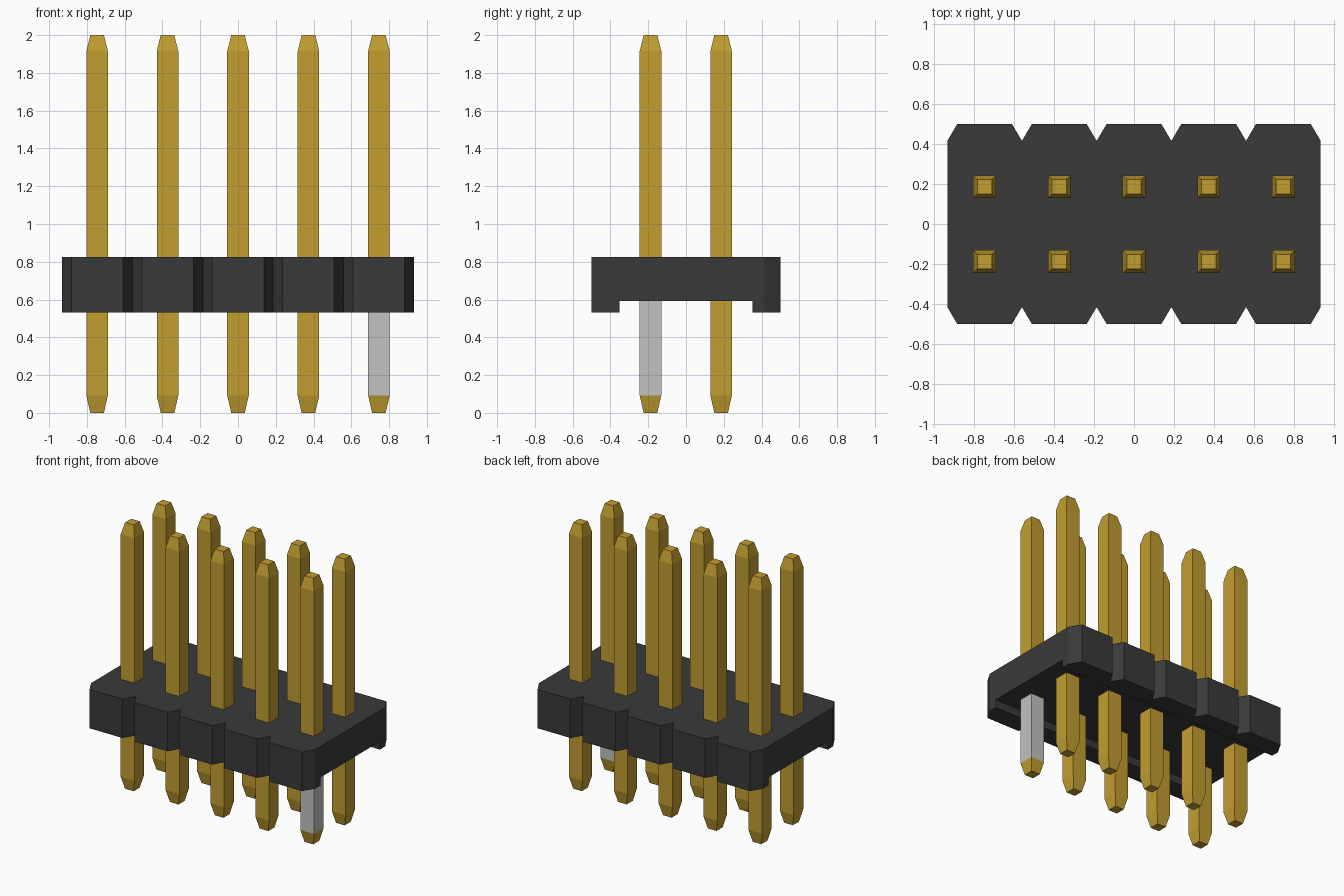
import bpy
import bmesh

cube = bpy.data.objects.get("Cube")
if cube:
    bpy.data.objects.remove(cube, do_unlink=True)


def material(name, rgb, metallic=0.0):
    mat = bpy.data.materials.new(name)
    mat.use_nodes = True
    mat.diffuse_color = (*rgb, 1)
    mat.node_tree.nodes["Principled BSDF"].inputs["Base Color"].default_value = (*rgb, 1)
    return mat


BLACK = material("black plastic", (0.042, 0.042, 0.042))
GOLD = material("gold plating", (0.54, 0.34, 0.03))
SILVER = material("bare silver", (0.55, 0.54, 0.53))

PITCH, COLUMNS = 0.373, 5
HALF_X, HALF_Y = 0.932, 0.5
BASE_Z, CHANNEL_Z, TOP_Z = 0.532, 0.592, 0.825


def finish(name, bm, *mats):
    bmesh.ops.recalc_face_normals(bm, faces=bm.faces)
    mesh = bpy.data.meshes.new(name)
    bm.to_mesh(mesh)
    bm.free()
    for mat in mats:
        mesh.materials.append(mat)
    obj = bpy.data.objects.new(name, mesh)
    bpy.context.collection.objects.link(obj)
    return obj


def column_x(i):
    return (i - (COLUMNS - 1) / 2) * PITCH


# Housing: one chamfered cell per column, joined at V notches
def build_housing():
    cut_x, cut_y = 0.05, 0.085
    front = [(-HALF_X, cut_y - HALF_Y)]
    for i in range(COLUMNS):
        x = column_x(i)
        front += [(x - PITCH / 2 + cut_x, -HALF_Y),
                  (x + PITCH / 2 - cut_x, -HALF_Y),
                  (x + PITCH / 2, cut_y - HALF_Y)]
    outline = front + [(x, -y) for x, y in reversed(front)]
    bm = bmesh.new()
    face = bm.faces.new([bm.verts.new((x, y, BASE_Z)) for x, y in outline])
    wall = bmesh.ops.extrude_face_region(bm, geom=[face], use_keep_orig=True)
    verts = [v for v in wall["geom"] if isinstance(v, bmesh.types.BMVert)]
    bmesh.ops.translate(bm, verts=verts, vec=(0, 0, TOP_Z - BASE_Z))
    housing = finish("housing", bm, BLACK)

    # Open channel along the underside
    bm = bmesh.new()
    bmesh.ops.create_cube(bm, size=1)
    bmesh.ops.scale(bm, verts=bm.verts, vec=(3, 0.706, 0.4))
    bmesh.ops.translate(bm, verts=bm.verts, vec=(0, 0, CHANNEL_Z - 0.2))
    cutter = finish("channel_cutter", bm, BLACK)
    cutter.hide_render = True
    mod = housing.modifiers.new("channel", "BOOLEAN")
    mod.operation, mod.solver, mod.object = "DIFFERENCE", "EXACT", cutter
    bpy.context.view_layer.objects.active = housing
    bpy.ops.object.modifier_apply(modifier=mod.name)
    bpy.data.objects.remove(cutter, do_unlink=True)


# Square pin with tapered ends, lofted from rings
def build_pin(name, x, y, silver_tail):
    wide, tip = 0.057, 0.036
    rings = [(0, tip), (0.092, wide), (CHANNEL_Z, wide), (1.915, wide), (2, tip)]
    bm = bmesh.new()
    loops = [[bm.verts.new((x + sx * r, y + sy * r, z))
              for sx, sy in ((-1, -1), (1, -1), (1, 1), (-1, 1))] for z, r in rings]
    for low, high in zip(loops, loops[1:]):
        for i in range(4):
            j = (i + 1) % 4
            bm.faces.new((low[i], low[j], high[j], high[i]))
    bm.faces.new(loops[0])
    bm.faces.new(loops[-1])
    if silver_tail:
        for f in bm.faces:
            f.material_index = int(0.1 < f.calc_center_median().z < CHANNEL_Z)
    finish(name, bm, GOLD, SILVER)


build_housing()
for row, y in (("front", -0.188), ("back", 0.186)):
    for i in range(COLUMNS):
        build_pin(f"{row}_pin_{i + 1}", column_x(i), y,
                  row == "front" and i == COLUMNS - 1)
